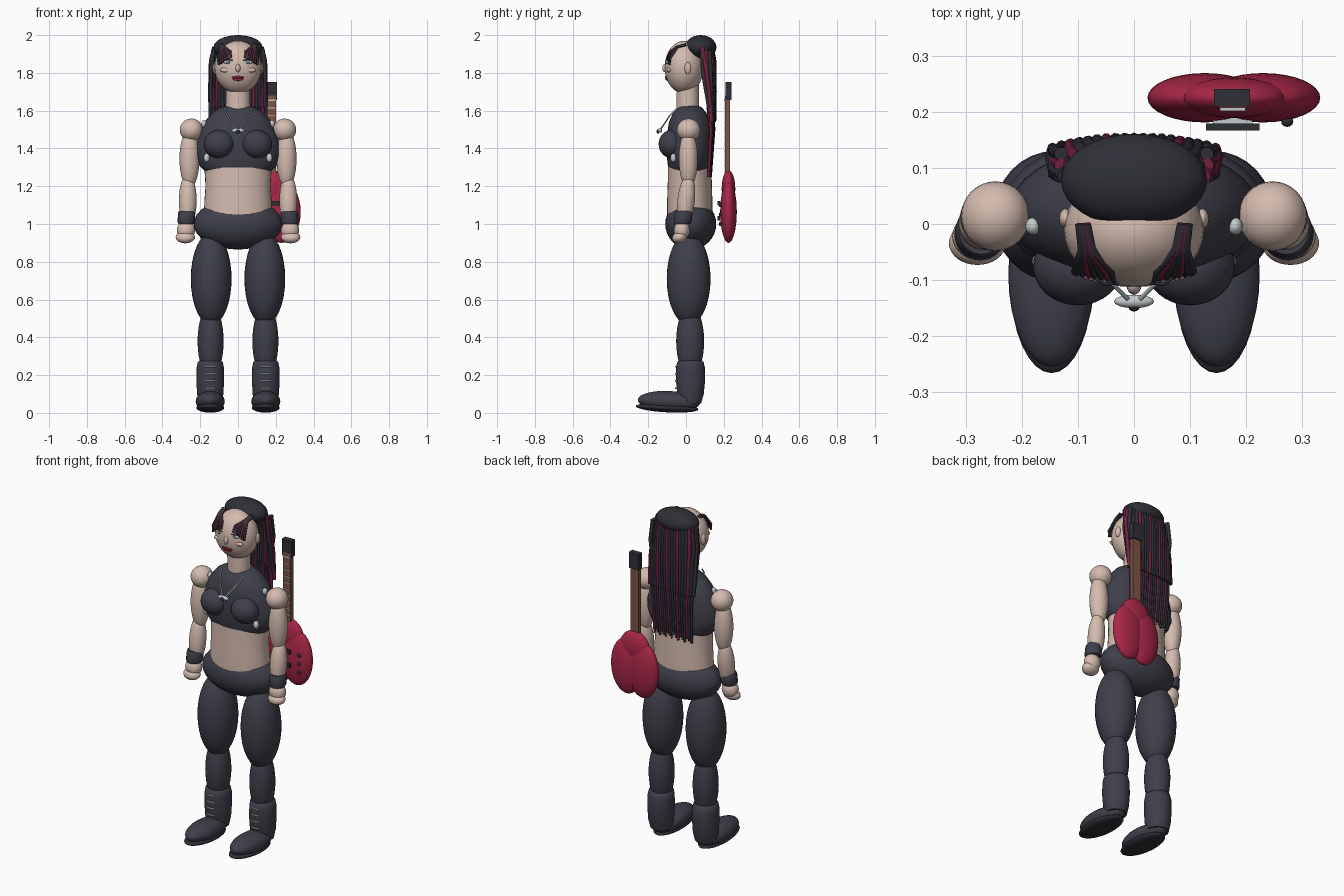
import bpy, bmesh, math
from mathutils import Matrix, Vector

cube = bpy.data.objects.get("Cube")
if cube:
    bpy.data.objects.remove(cube, do_unlink=True)


def material(name, rgb):
    m = bpy.data.materials.new(name)
    m.use_nodes = True
    m.diffuse_color = (*rgb, 1)
    bsdf = next(n for n in m.node_tree.nodes if n.type == 'BSDF_PRINCIPLED')
    bsdf.inputs["Base Color"].default_value = (*rgb, 1)
    return m


SKIN = material("skin", (.66, .5, .43))
BLACK = material("charcoal", (.05, .05, .07))
HAIR = material("dark hair", (.028, .028, .038))
RED = material("crimson", (.4, .02, .065))
WINE = material("wine red", (.17, .015, .05))
BROWN = material("neck wood", (.2, .09, .06))
SILVER = material("silver", (.55, .6, .6))
IRIS = material("blue grey", (.16, .24, .29))


def finish(name, bm, mat, smooth=True):
    mesh = bpy.data.meshes.new(name)
    bmesh.ops.recalc_face_normals(bm, faces=bm.faces[:])
    bm.to_mesh(mesh)
    bm.free()
    for p in mesh.polygons:
        p.use_smooth = smooth and len(p.vertices) < 5
    mesh.materials.append(mat)
    ob = bpy.data.objects.new(name, mesh)
    bpy.context.collection.objects.link(ob)
    return ob


def place(c, r, tilt=0):
    return (Matrix.Translation(c) @ Matrix.Rotation(math.radians(tilt), 4, 'X')
            @ Matrix.Diagonal((*r, 1)))


def ball(name, c, r, mat, tilt=0, seg=32):
    bm = bmesh.new()
    bmesh.ops.create_uvsphere(bm, u_segments=seg, v_segments=seg // 2, radius=1,
                              matrix=place(c, r, tilt))
    return finish(name, bm, mat)


def box(name, c, size, mat):
    bm = bmesh.new()
    bmesh.ops.create_cube(bm, size=1, matrix=place(c, size))
    return finish(name, bm, mat, False)


def loft(name, rings, mat, seg=36):
    """Elliptical rings, each (x, y, z, rx, ry), joined and capped."""
    bm = bmesh.new()
    loops = [[bm.verts.new((x + rx * math.cos(a), y + ry * math.sin(a), z))
              for a in (math.tau * i / seg for i in range(seg))]
             for x, y, z, rx, ry in rings]
    for a, b in zip(loops, loops[1:]):
        for i in range(seg):
            j = (i + 1) % seg
            bm.faces.new((a[i], a[j], b[j], b[i]))
    bm.faces.new(loops[0])
    bm.faces.new(loops[-1])
    return finish(name, bm, mat)


def tube(name, pts, r, mat, taper=1):
    cu = bpy.data.curves.new(name, 'CURVE')
    cu.dimensions = '3D'
    cu.bevel_depth, cu.bevel_resolution, cu.use_fill_caps = r, 2, True
    sp = cu.splines.new('POLY')
    sp.points.add(len(pts) - 1)
    for i, (p, co) in enumerate(zip(sp.points, pts)):
        p.co = (*co, 1)
        p.radius = 1 + (taper - 1) * i / (len(pts) - 1)
    tmp = bpy.data.objects.new(name + "_path", cu)
    bpy.context.collection.objects.link(tmp)
    mesh = bpy.data.meshes.new_from_object(tmp.evaluated_get(bpy.context.evaluated_depsgraph_get()))
    bpy.data.objects.remove(tmp, do_unlink=True)
    mesh.materials.clear()
    mesh.materials.append(mat)
    for p in mesh.polygons:
        p.use_smooth = True
    ob = bpy.data.objects.new(name, mesh)
    bpy.context.collection.objects.link(ob)


# Torso
loft("belly", [(0, .02, 1.05, .18, .12), (0, .02, 1.12, .178, .12),
               (0, .02, 1.2, .172, .117), (0, .02, 1.3, .178, .115)], SKIN)
loft("crop_top", [(0, .02, 1.265, .155, .1), (0, .02, 1.28, .175, .108),
                  (0, .02, 1.31, .205, .116), (0, .02, 1.36, .225, .122),
                  (0, .02, 1.42, .222, .122), (0, .02, 1.48, .205, .12),
                  (0, .02, 1.54, .178, .11), (0, .02, 1.59, .135, .088),
                  (0, .02, 1.62, .085, .06), (0, .02, 1.63, .03, .03)], BLACK)
ball("hips", (0, .025, 1), (.235, .135, .135), BLACK)
loft("neck", [(0, .01, 1.58, .065, .06), (0, .01, 1.63, .065, .06),
              (0, .01, 1.76, .062, .058)], SKIN)

# Head and face
ball("head", (0, -.01, 1.83), (.125, .103, .14), SKIN)
ball("hair_cap", (0, .078, 1.935), (.13, .083, .065), HAIR)
ball("nose", (0, -.11, 1.825), (.013, .016, .022), SKIN, seg=16)
ball("upper_lip", (0, -.1, 1.776), (.034, .012, .008), WINE, seg=16)
ball("lower_lip", (0, -.098, 1.766), (.028, .012, .008), RED, seg=16)

# Paired parts
for s, side in ((1, "left"), (-1, "right")):
    ball(side + "_bust", (s * .1, -.075, 1.423), (.08, .07, .075), BLACK)
    ball(side + "_ear", (s * .122, .01, 1.825), (.012, .018, .032), SKIN, seg=16)
    ball(side + "_eye", (s * .052, -.095, 1.858), (.024, .012, .011), SILVER, seg=16)
    ball(side + "_iris", (s * .052, -.104, 1.858), (.01, .006, .01), IRIS, seg=16)
    ball(side + "_cheek", (s * .062, -.09, 1.815), (.034, .012, .013), SKIN, seg=16)
    tube(side + "_eyeliner", [(s * .028, -.105, 1.866), (s * .052, -.107, 1.871),
                              (s * .08, -.09, 1.867)], .003, HAIR)
    # Arms
    ball(side + "_shoulder", (s * .247, .014, 1.498), (.061, .062, .06), SKIN)
    ball(side + "_upper_arm", (s * .257, .012, 1.345), (.053, .05, .155), SKIN)
    ball(side + "_forearm", (s * .266, .001, 1.125), (.047, .046, .14), SKIN, tilt=-6)
    loft(side + "_wristband", [(s * .274, -.018, 1.0, .041, .043), (s * .274, -.018, 1.01, .046, .047),
                               (s * .272, -.012, 1.06, .046, .047), (s * .272, -.012, 1.07, .04, .042)], BLACK)
    ball(side + "_palm", (s * .276, -.022, .966), (.048, .042, .05), SKIN)
    ball(side + "_fingers", (s * .279, -.034, .93), (.051, .04, .031), SKIN, tilt=20)
    # Legs
    ball(side + "_thigh", (s * .142, .014, .71), (.108, .116, .245), BLACK)
    ball(side + "_shin", (s * .145, .022, .38), (.069, .074, .19), BLACK)
    loft(side + "_boot_shaft", [(s * .147, .025, .05, .06, .055), (s * .147, .024, .1, .07, .07),
                                (s * .147, .024, .17, .073, .077), (s * .147, .024, .24, .072, .076),
                                (s * .147, .023, .27, .066, .07), (s * .147, .023, .28, .05, .055)], BLACK)
    ball(side + "_boot_foot", (s * .147, -.09, .061), (.077, .165, .055), BLACK, tilt=-3)
    ball(side + "_sole", (s * .147, -.1, .027), (.074, .166, .024), HAIR, tilt=-3)
    for z in (.13, .17, .207, .245):
        tube(side + "_lace", [(s * .147 - .024, -.05, z), (s * .147, -.055, z),
                              (s * .147 + .024, -.05, z)], .004, SILVER)
    # Metal studs and chain
    ball(side + "_side_stud", (s * .166, -.067, 1.35), (.016, .016, .024), SILVER, seg=12)
    ball(side + "_shoulder_stud", (s * .18, -.004, 1.53), (.014, .016, .02), SILVER, seg=12)
    tube(side + "_chain", [(s * .075, -.045, 1.615), (s * .06, -.085, 1.575),
                           (s * .008, -.137, 1.498)], .004, SILVER)
    # Fringe locks
    for i in range(7):
        x = .036 + .011 * i
        drop = 1.905 - .006 * i
        tube(side + "_fringe", [(s * (.085 + .002 * i), .0, 1.95), (s * (.075 + .003 * i), -.045, 1.938),
                                (s * (x + .004), -.085, drop + .008), (s * x, -.1 + .002 * i, drop - .027)],
             .008, WINE if i % 3 == 1 else HAIR, .7)

# Pendant
ball("pendant", (0, -.138, 1.495), (.036, .012, .012), SILVER, seg=16)
ball("pendant_gem", (0, -.148, 1.49), (.01, .008, .012), HAIR, seg=12)

# Long back hair in two overlapping layers
N = 19
for i in range(N):
    t = 2 * i / (N - 1) - 1
    fwd = .05 * abs(t) ** 3
    mat = WINE if i % 4 == 2 else HAIR
    tube("upper_lock", [(t * .125, .135 - fwd, 1.935), (t * .143, .15 - fwd, 1.86),
                        (t * .148, .152 - fwd * .6, 1.7), (t * .145, .15 - fwd * .3, 1.54)], .0125, mat, .8)
    tube("lower_lock", [(t * .132, .142 - fwd * .5, 1.62), (t * .13, .147 - fwd * .3, 1.5),
                        (t * .122, .13 - fwd * .2, 1.25 + .012 * (i % 3))], .0095, mat, .75)
for s in (1, -1):
    for i in range(3):
        tube("side_lock", [(s * .13, .085 + .02 * i, 1.92), (s * .143, .09 + .02 * i, 1.8),
                           (s * (.145 - .018 * i), .125 + .008 * i, 1.59)], .0125,
             WINE if i == 1 else HAIR, .8)

# Guitar carried behind the left hip
GX, GY = .178, .225
ball("guitar_upper_bout", (GX, GY, 1.185), (.095, .036, .1), RED)
for s in (1, -1):
    ball("guitar_lower_bout", (GX + s * .052, GY, 1.065), (.102, .044, .165), RED)
box("guitar_neck", (GX - .002, GY - .005, 1.46), (.05, .026, .44), BROWN)
box("guitar_headstock", (GX - .003, GY, 1.705), (.064, .032, .095), HAIR)
box("guitar_nut", (GX - .002, GY - .02, 1.655), (.046, .008, .008), SILVER)
for i in range(9):
    box("fret", (GX - .002, GY - .019, 1.31 + .038 * i), (.046, .004, .004), SILVER)
for z in (1.03, 1.11):
    box("pickup", (GX - .002, GY - .052, z), (.095, .013, .024), HAIR)
    box("pickup_mount", (GX - .002, GY - .04, z), (.07, .03, .014), SILVER)
for i in range(3):
    ball("knob", (GX + .095, GY - .042, 1.0 + .05 * i), (.011, .01, .011), HAIR, seg=12)
